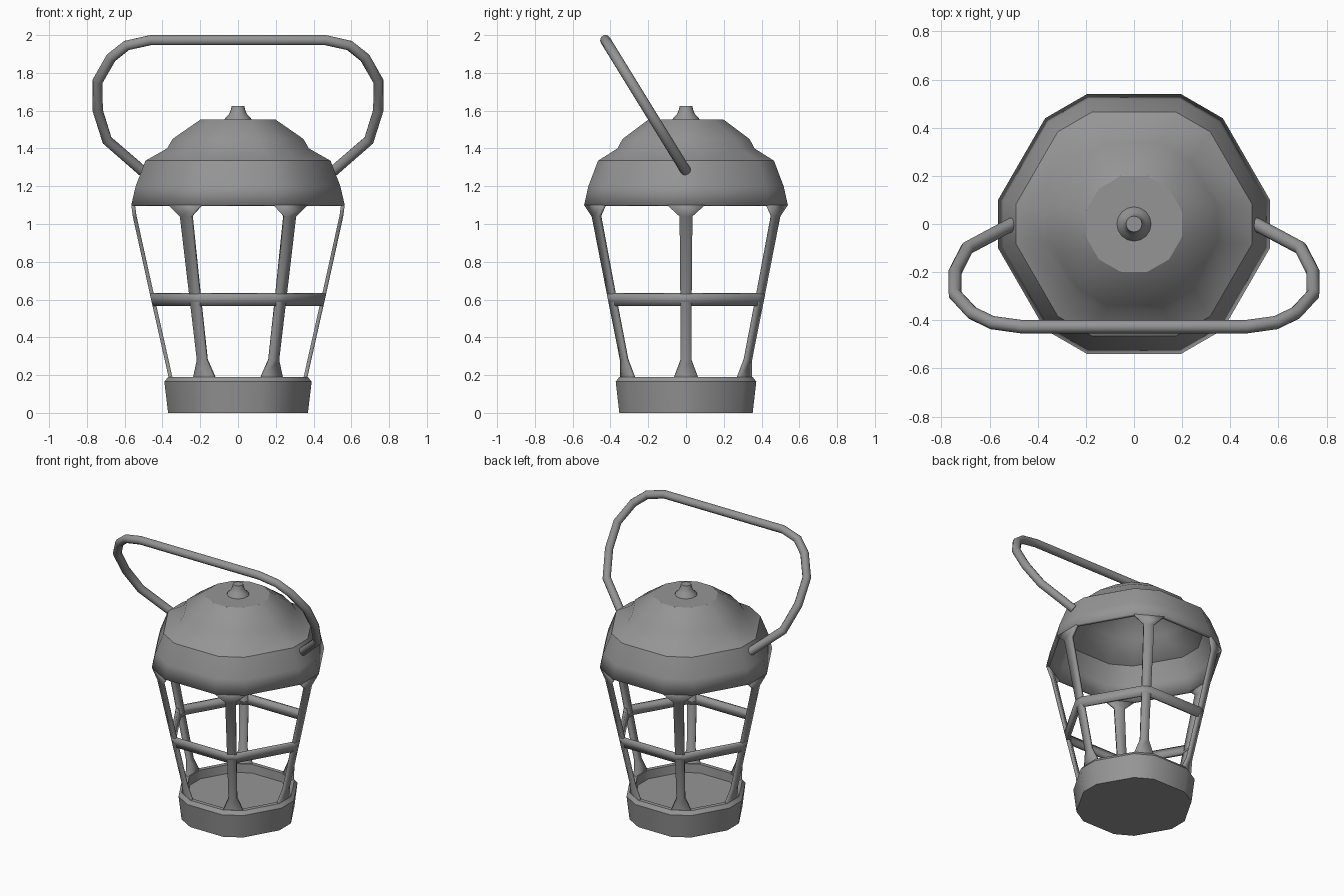
import bpy
import bmesh
import math
from mathutils import Matrix

cube = bpy.data.objects.get("Cube")
if cube:
    bpy.data.objects.remove(cube, do_unlink=True)

metal = bpy.data.materials.new("grey_metal")
metal.use_nodes = True
COLOUR = (0.3, 0.3, 0.3, 1)
metal.diffuse_color = COLOUR
metal.node_tree.nodes["Principled BSDF"].inputs["Base Color"].default_value = COLOUR


def finish(name, bm, thickness=0, angle=33):
    """Turn a bmesh into an object, optionally thickened inward."""
    mesh = bpy.data.meshes.new(name)
    bm.to_mesh(mesh)
    bm.free()
    mesh.materials.append(metal)
    obj = bpy.data.objects.new(name, mesh)
    bpy.context.collection.objects.link(obj)
    if thickness:
        shell = obj.modifiers.new("shell", "SOLIDIFY")
        shell.thickness = thickness
        shell.offset = -1
        shell.use_even_offset = True
    bpy.ops.object.select_all(action="DESELECT")
    obj.select_set(True)
    bpy.context.view_layer.objects.active = obj
    bpy.ops.object.shade_smooth_by_angle(angle=math.radians(angle))
    return obj


def hex_ring(x, half, z):
    """Hexagon with cut corners: corner face at distance x, half wide."""
    pts = []
    for i in range(6):
        turn = Matrix.Rotation(math.radians(60 * i), 3, "Z")
        pts += [turn @ Matrix.Translation((x, s * half, z)).translation for s in (-1, 1)]
    return pts


def circle_ring(r, z, n=16):
    return [(r * math.cos(math.tau * i / n), r * math.sin(math.tau * i / n), z)
            for i in range(n)]


def loft(name, rings, cap_start=False, cap_end=False, **options):
    bm = bmesh.new()
    loops = [[bm.verts.new(p) for p in ring] for ring in rings]
    n = len(loops[0])
    for a, b in zip(loops, loops[1:]):
        for i in range(n):
            j = (i + 1) % n
            bm.faces.new((a[i], a[j], b[j], b[i]))
    if cap_start:
        bm.faces.new(loops[0][::-1])
    if cap_end:
        bm.faces.new(loops[-1])
    return finish(name, bm, **options)


# Base dish with bevelled rim and sunken floor
K = math.tan(math.radians(10))
dish = [(0.37, 0), (0.39, 0.165), (0.37, 0.19), (0.34, 0.19), (0.335, 0.13)]
loft("base_dish", [hex_ring(x, x * K, z) for x, z in dish], True, True)

# Hollow stepped roof
roof = [(0.565, 0.1, 1.1), (0.542, 0.095, 1.2), (0.49, 0.083, 1.335),
        (0.375, 0.076, 1.4), (0.347, 0.072, 1.45), (0.2, 0.053, 1.552)]
loft("roof", [hex_ring(*r) for r in roof], cap_end=True, thickness=0.022)

# Middle band
loft("middle_band", [hex_ring(0.452, 0.03, 0.565), hex_ring(0.467, 0.03, 0.63)],
     thickness=0.02)

# Six corner posts, flared at both ends: (distance, half width, height)
post = [(0.364, 0.066, 0.17), (0.368, 0.062, 0.19), (0.388, 0.028, 0.28),
        (0.46, 0.03, 0.6), (0.557, 0.034, 1.04), (0.565, 0.1, 1.1)]
for i in range(6):
    bm = bmesh.new()
    rows = [[bm.verts.new((x, s * h, z)) for s in (-1, 1)] for x, h, z in post]
    for a, b in zip(rows, rows[1:]):
        bm.faces.new((a[0], a[1], b[1], b[0]))
    bmesh.ops.rotate(bm, verts=bm.verts, matrix=Matrix.Rotation(math.radians(60 * i), 3, "Z"))
    finish(f"post_{i + 1}", bm, thickness=0.02)

# Finial knob on the roof
knob = [(0.074, 1.545), (0.068, 1.56), (0.05, 1.578), (0.039, 1.6), (0.033, 1.626)]
loft("finial", [circle_ring(*k) for k in knob], cap_end=True, angle=40)

# Tilted carrying handle, mirrored path
half = [(0.505, 1.28), (0.693, 1.443), (0.743, 1.602), (0.743, 1.756),
        (0.672, 1.88), (0.59, 1.945), (0.465, 1.973)]
path = half + [(-x, z) for x, z in reversed(half)]
curve = bpy.data.curves.new("handle", "CURVE")
curve.dimensions = "3D"
curve.bevel_depth = 0.028
curve.bevel_resolution = 3
curve.use_fill_caps = True
spline = curve.splines.new("POLY")
spline.points.add(len(path) - 1)
for point, (x, z) in zip(spline.points, path):
    point.co = (x, (1.28 - z) * 0.616, z, 1)
spline.use_smooth = True
curve.materials.append(metal)
handle = bpy.data.objects.new("handle", curve)
bpy.context.collection.objects.link(handle)
